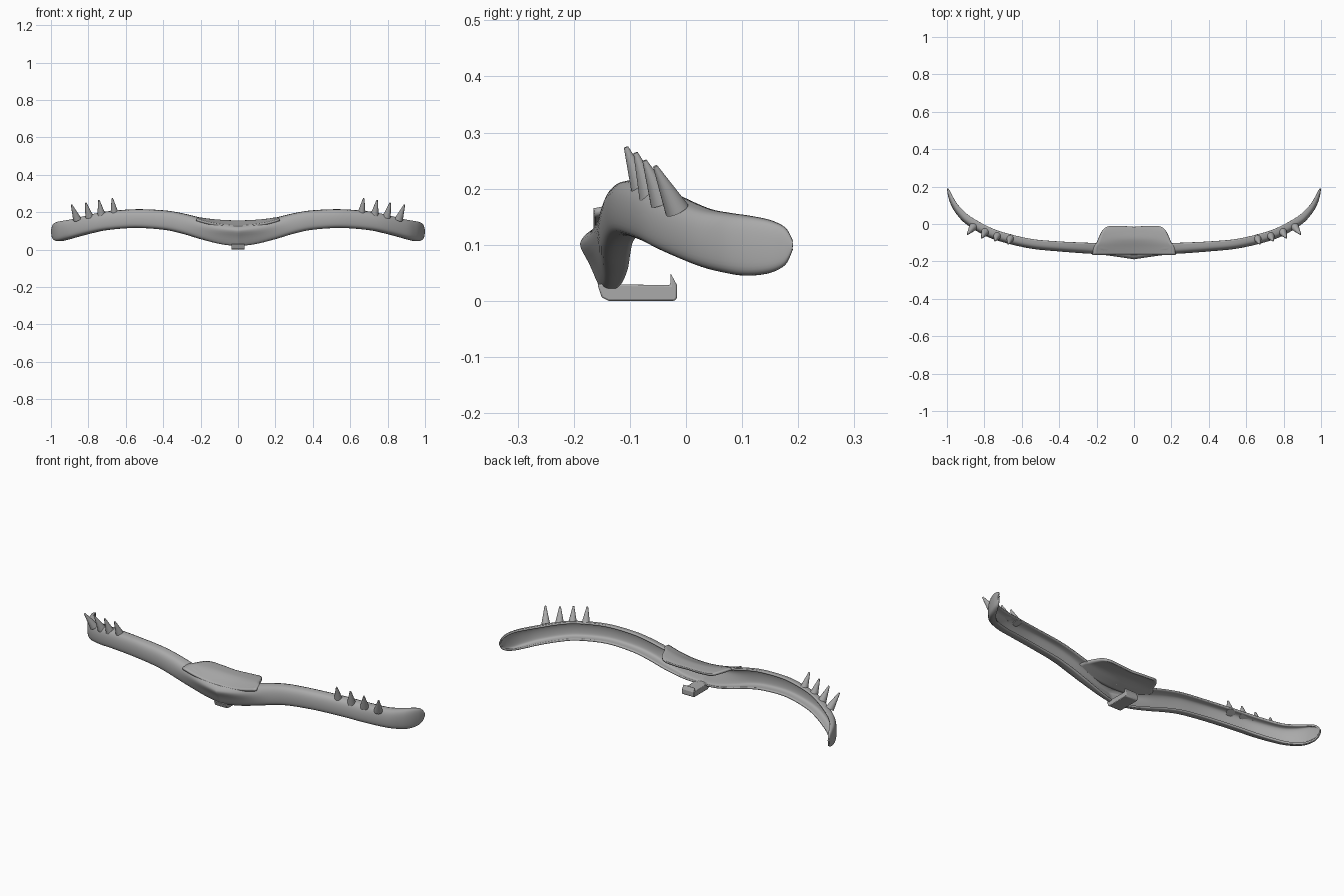
import bpy, bmesh, math
from mathutils import Vector

cube = bpy.data.objects.get("Cube")
if cube:
    bpy.data.objects.remove(cube)

grey = bpy.data.materials.new("bumper grey")
grey.use_nodes = True
grey.diffuse_color = (0.4, 0.4, 0.4, 1)
grey.node_tree.nodes["Principled BSDF"].inputs["Base Color"].default_value = (0.4, 0.4, 0.4, 1)


def finish(name, bm, angle=40, thickness=0):
    mesh = bpy.data.meshes.new(name)
    bm.to_mesh(mesh)
    bm.free()
    mesh.materials.append(grey)
    ob = bpy.data.objects.new(name, mesh)
    bpy.context.collection.objects.link(ob)
    if thickness:
        mod = ob.modifiers.new("shell", 'SOLIDIFY')
        mod.thickness = thickness
        mod.offset = -1
    bpy.ops.object.select_all(action='DESELECT')
    ob.select_set(True)
    bpy.context.view_layer.objects.active = ob
    bpy.ops.object.shade_smooth_by_angle(angle=math.radians(angle))
    return ob


def smooth_path(points, steps):
    """Catmull-Rom curve through tuples of any length."""
    pts = [Vector(p) for p in points]
    out = []
    for i in range(len(pts) - 1):
        a, b, c, d = pts[max(i - 1, 0)], pts[i], pts[i + 1], pts[min(i + 2, len(pts) - 1)]
        for s in range(steps):
            t = s / steps
            out.append(0.5 * (2 * b + (c - a) * t + (2 * a - 5 * b + 4 * c - d) * t * t
                              + (3 * b - a - 3 * c + d) * t ** 3))
    return out + [pts[-1]]


def grid(rows):
    bm = bmesh.new()
    vs = [[bm.verts.new(p) for p in row] for row in rows]
    for r, q in zip(vs, vs[1:]):
        for j in range(len(r) - 1):
            bm.faces.new((r[j], q[j], q[j + 1], r[j + 1]))
    return bm


# Bumper bar: x, front y, (top z, bottom z, depth packed after)
path = [((0, -.19), (.13, .018, .06)), ((.1, -.175), (.143, .03, .06)),
        ((.2, -.162), (.168, .055, .058)), ((.3, -.154), (.194, .085, .055)),
        ((.4, -.146), (.21, .106, .052)), ((.55, -.131), (.216, .116, .05)),
        ((.7, -.097), (.206, .106, .05)), ((.8, -.06), (.19, .088, .05)),
        ((.9, .002), (.166, .063, .045)), ((.95, .055), (.157, .05, .038)),
        ((.977, .1), (.152, .045, .03)), ((.993, .145), (.144, .05, .022)),
        ((.998, .175), (.131, .064, .014)), ((1, .19), (.107, .092, .006))]
half_path = smooth_path([a + b for a, b in path], 5)
full = [Vector((-p[0], *p[1:])) for p in half_path[:0:-1]] + half_path

# Cross-sections from the lower rear rim to the upper rear rim: depth, height
side_section = smooth_path([(1, 0), (.45, .01), (.12, .1), (0, .3), (0, .58),
                            (.13, .82), (.42, .96), (1, 1)], 3)
nose_section = smooth_path([(1, 0), (.75, 0), (.58, .08), (.3, .42), (.03, .7),
                            (.1, .84), (.35, .95), (1, 1.05)], 3)
rows = []
for i, p in enumerate(full):
    a, b = full[max(i - 1, 0)], full[min(i + 1, len(full) - 1)]
    tangent = Vector((b[0] - a[0], b[1] - a[1])).normalized()
    inward = Vector((-tangent.y, tangent.x))
    w = max(0, 1 - abs(p[0]) / .32)
    w = w * w * (3 - 2 * w)
    row = []
    for s, n in zip(side_section, nose_section):
        d, h = s.lerp(n, w)
        at = Vector((p[0], p[1])) + inward * d * p[4]
        row.append((at.x, at.y, p[3] + h * (p[2] - p[3])))
    rows.append(row)
finish("bumper_bar", grid(rows), 50, .009)

# Top plate behind the nose: y, half width, centre height, edge height
plate = smooth_path([(-.165, .22, .128, .165), (-.125, .215, .141, .172), (-.1, .198, .15, .172),
                     (-.075, .188, .156, .17), (-.04, .172, .156, .167), (-.02, .155, .155, .162),
                     (-.01, .13, .153, .158)], 3)
rows = []
for y, half, mid, edge in plate:
    row = []
    for k in range(25):
        u = k / 12 - 1
        dip = .006 * (1 - min(1, abs(u) * 2)) * max(0, 1 + y / .06)
        row.append((-u * half, y - dip, mid + (edge - mid) * u * u))
    rows.append(row)
bm = grid(rows)
bmesh.ops.recalc_face_normals(bm, faces=bm.faces)
if sum(f.normal.z for f in bm.faces) < 0:
    bmesh.ops.reverse_faces(bm, faces=bm.faces)
finish("top_plate", bm, 50, .012)

# Latch under the nose: extruded hook profile
bm = bmesh.new()
hook = [(-.158, .03), (-.15, .006), (-.138, 0), (-.02, 0), (-.016, .005), (-.016, .028),
        (-.028, .05), (-.028, .028)]
face = bm.faces.new([bm.verts.new((-.036, y, z)) for y, z in hook])
ext = bmesh.ops.extrude_face_region(bm, geom=[face])
bmesh.ops.translate(bm, vec=(.072, 0, 0), verts=[v for v in ext["geom"] if isinstance(v, bmesh.types.BMVert)])
bmesh.ops.recalc_face_normals(bm, faces=bm.faces)
latch = finish("latch", bm, 25)
bev = latch.modifiers.new("bevel", 'BEVEL')
bev.width, bev.segments = .003, 2

# Spikes leaning forward and outward along each end
spikes = [((.66, -.075, .192), (.672, -.107, .274)), ((.73, -.062, .186), (.744, -.09, .264)),
          ((.795, -.042, .176), (.814, -.074, .25)), ((.86, -.016, .162), (.89, -.055, .24))]
for side, label in ((1, "left"), (-1, "right")):
    for i, (base, tip) in enumerate(spikes):
        a, b = (Vector((side * p[0], p[1], p[2])) for p in (base, tip))
        bm = bmesh.new()
        axis = b - a
        bmesh.ops.create_cone(bm, cap_ends=True, segments=20, radius1=.022, radius2=.004, depth=axis.length)
        bmesh.ops.transform(bm, verts=bm.verts, matrix=axis.to_track_quat('Z', 'Y').to_matrix().to_4x4())
        bmesh.ops.translate(bm, verts=bm.verts, vec=(a + b) / 2)
        finish(f"{label}_spike_{i + 1}", bm)
